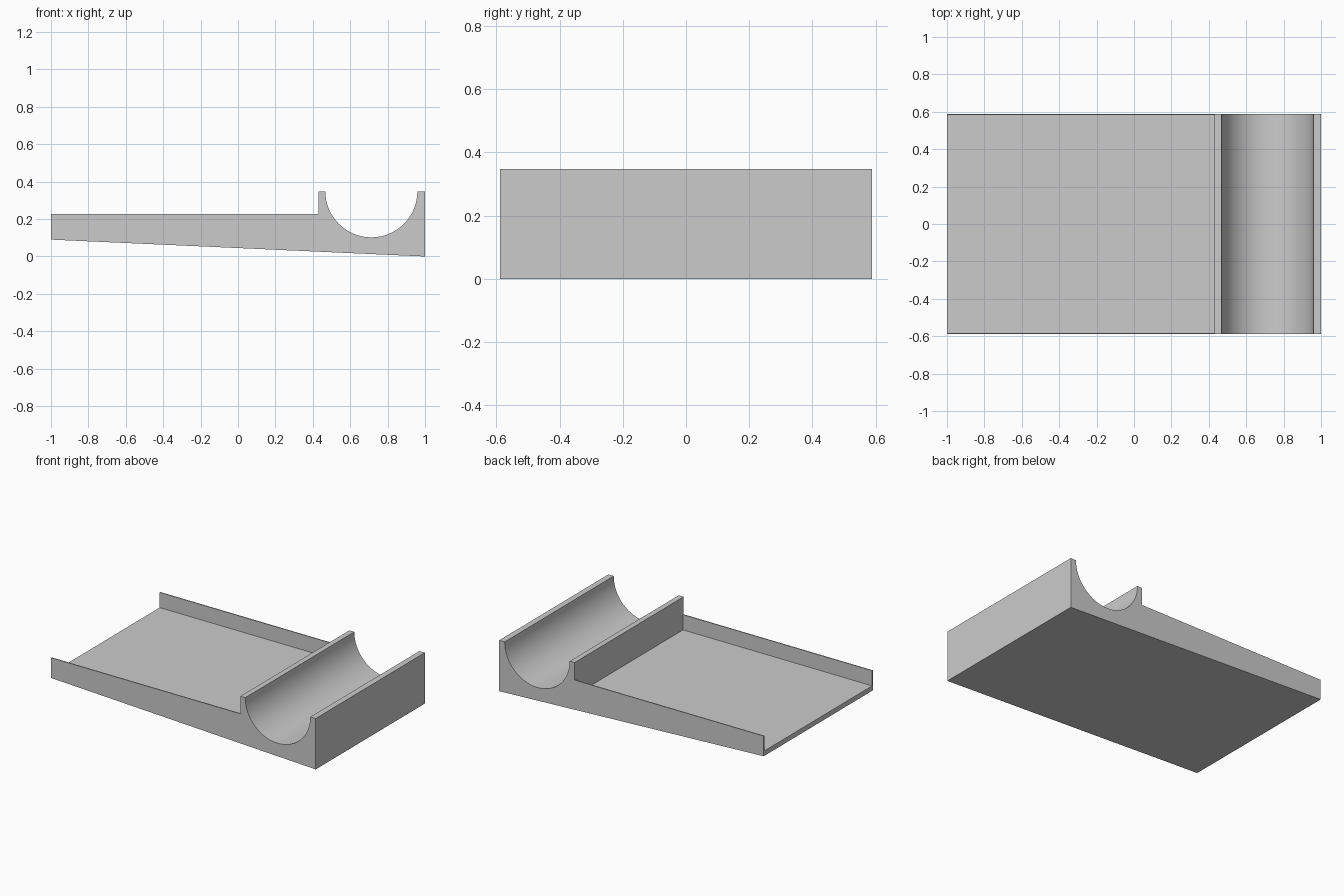
import bpy, bmesh, math

HALF_Y = 0.589      # half depth of the body
TOP = 0.348         # cradle rim height
RIM = 0.228         # tray wall height
FLOOR = 0.124       # tray floor height
STEP = 0.43         # where the cradle begins
WALL = 0.007        # tray side wall thickness
CX, R = 0.713, 0.246  # trough centre and radius

old = bpy.data.objects.get("Cube")
if old:
    bpy.data.objects.remove(old, do_unlink=True)

grey = bpy.data.materials.new("light_grey")
grey.use_nodes = True
colour = (0.6, 0.6, 0.6, 1)
grey.diffuse_color = colour
grey.node_tree.nodes["Principled BSDF"].inputs["Base Color"].default_value = colour


def underside(x):
    """Height of the sloping underside."""
    return 0.045 * (1 - x)


def extrude_profile(name, profile, y0, y1):
    """Solid made by extruding an x-z outline along y."""
    bm = bmesh.new()
    face = bm.faces.new([bm.verts.new((x, y0, z)) for x, z in profile])
    ext = bmesh.ops.extrude_face_region(bm, geom=[face])
    moved = [v for v in ext["geom"] if isinstance(v, bmesh.types.BMVert)]
    bmesh.ops.translate(bm, verts=moved, vec=(0, y1 - y0, 0))
    bmesh.ops.recalc_face_normals(bm, faces=bm.faces)
    mesh = bpy.data.meshes.new(name)
    bm.to_mesh(mesh)
    bm.free()
    mesh.materials.append(grey)
    obj = bpy.data.objects.new(name, mesh)
    bpy.context.collection.objects.link(obj)
    return obj


# Body: wedge base, tray walls and cradle in one outline
SEGMENTS = 32
trough = [(CX + R * math.cos(a), TOP - R * math.sin(a))
          for a in (math.pi * i / SEGMENTS for i in range(SEGMENTS + 1))]
outline = [(-1, underside(-1)), (1, 0), (1, TOP)] + trough
outline += [(STEP, TOP), (STEP, RIM), (-1, RIM)]
body = extrude_profile("sloped_tray_and_cradle", outline, -HALF_Y, HALF_Y)

# Tray recess, open at the low end
recess = [(-1.1, FLOOR), (STEP, FLOOR), (STEP, RIM + 0.05), (-1.1, RIM + 0.05)]
cutter = extrude_profile("tray_recess_cutter", recess, -HALF_Y + WALL, HALF_Y - WALL)
cutter.hide_render = True
cutter.hide_set(True)

cut = body.modifiers.new("tray_recess", "BOOLEAN")
cut.operation = "DIFFERENCE"
cut.solver = "EXACT"
cut.object = cutter
bpy.context.view_layer.objects.active = body
body.select_set(True)
bpy.ops.object.modifier_apply(modifier=cut.name)
bpy.data.objects.remove(cutter, do_unlink=True)

# Smooth trough with crisp edges
bpy.ops.object.shade_smooth_by_angle(angle=math.radians(30))
